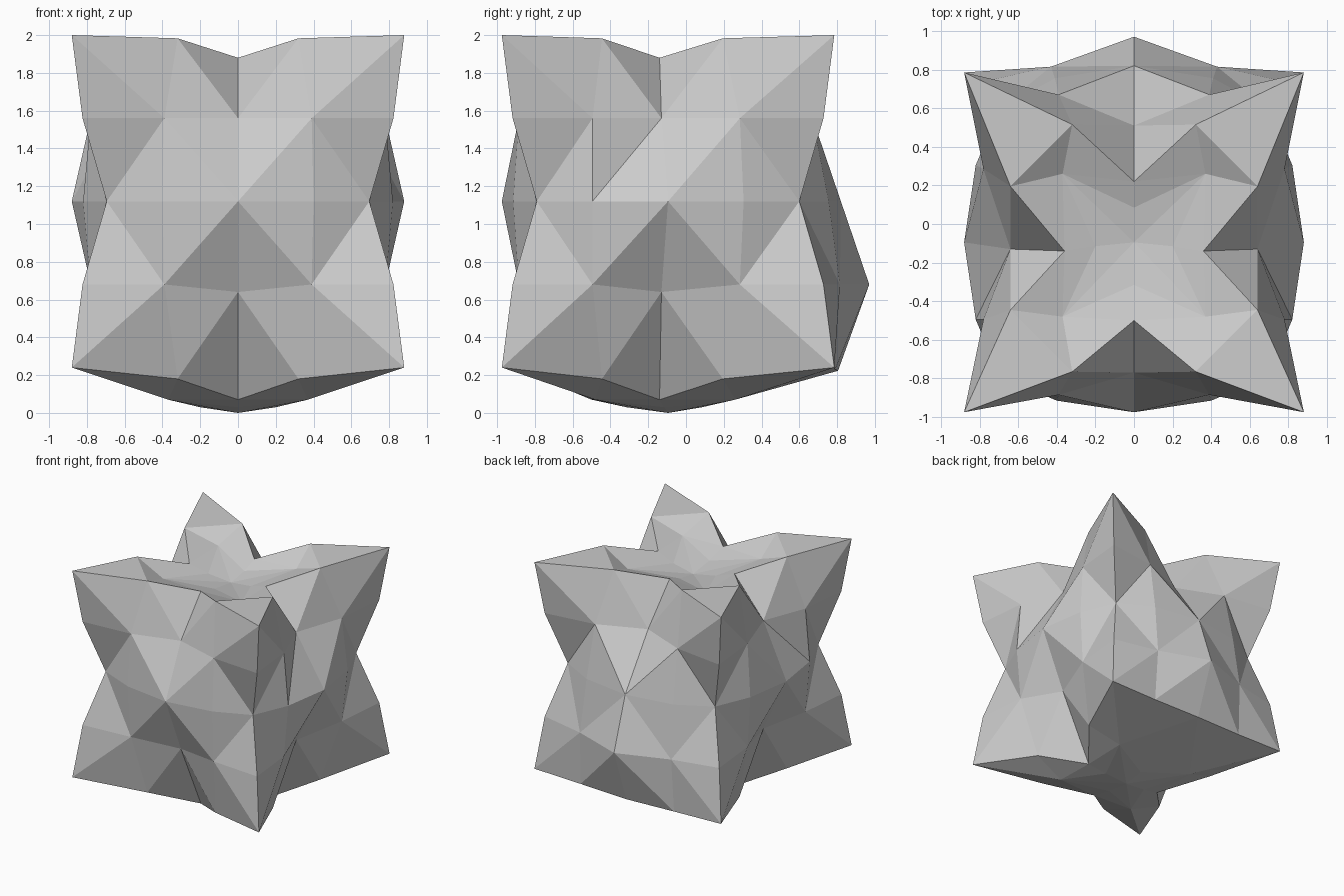
import bpy
import bmesh
from mathutils import Vector

old = bpy.data.objects.get("Cube")
if old:
    bpy.data.objects.remove(old, do_unlink=True)

STEP = 0.44
CENTRE = Vector((0, -0.095, 1.12))

# Cap points by grid ring: outward, along, top height, bottom height, y shift
CAP = {
    (2, 2): (0.88, 0.88, 0.88, -0.88, 0),
    (2, 1): (0.64, 0.32, 0.863, -0.94, -0.03),
    (2, 0): (0.36, 0, 0.76, -1.05, -0.045),
    (1, 1): (0.37, 0.37, 0.76, -1.05, -0.015),
    (1, 0): (0.2, 0, 0.71, -1.09, -0.02),
    (0, 0): (0, 0, 0.68, -1.12, 0),
}
# Wall points by grid ring and level: outward, along, y shift
WALL = {
    (2, 2, 1): (0.823, 0.823, 0),
    (2, 2, 0): (0.695, 0.695, 0),
    (2, 1, 1): (0.78, 0.39, -0.01),
    (2, 1, 0): (0.82, 0.40, 0),
    (2, 0, 1): (0.64, 0, -0.035),
    (2, 0, 0): (0.88, 0, 0),
}
# Bulging back points by column and level: x, y, height from the middle
BACK = {
    (1, 1): (0.39, 0.765, 0.44),
    (1, 0): (0.41, 0.85, 0),
    (0, 0): (0, 0.915, 0),
    (1, -1): (0.43, 0.91, -0.44),
    (0, -1): (0, 1.065, -0.44),
    (1, -2): (0.44, 0.885, -0.89),
    (0, -2): (0, 0.9, -0.897),
}


def sign(n):
    return (n > 0) - (n < 0)


def place(i, j, k):
    """Move one point of the cube grid to its place on the spiky body."""
    a, b = abs(i), abs(j)
    hi, lo = max(a, b), min(a, b)
    if j == 2 and (a, k) in BACK:
        x, y, z = BACK[a, k]
        return CENTRE + Vector((sign(i) * x, y, z))
    if abs(k) == 2:
        out, along, top, bottom, shift = CAP[hi, lo]
        z = top if k > 0 else bottom
    else:
        out, along, shift = WALL[hi, lo, abs(k)]
        z = k * STEP
        if lo == 0 and k == -1:
            z -= 0.04
    x, y = (out, along) if a >= b else (along, out)
    return CENTRE + Vector((sign(i) * x, sign(j) * y + shift, z))


def crease_parity(cell):
    """Choose which diagonal of a grid cell is the crease."""
    mid = [sum(p[n] for p in cell) / 4 for n in range(3)]
    x, y, z = mid
    if abs(z) == 2:                                  # caps
        return int(z > 0 and abs(x) > 1 and abs(y) > 1)
    along = y if abs(x) == 2 else x
    if abs(z) > 1:                                   # walls near the rims
        return int(abs(along) < 1)
    # slit on each side wall
    return int(abs(x) == 2 and -1 < y < 0 and z > 0)


# Cube grid, displaced and creased into triangles
bm = bmesh.new()
bmesh.ops.create_cube(bm, size=4)
bmesh.ops.subdivide_edges(bm, edges=bm.edges[:], cuts=3, use_grid_fill=True)
grid = {v: tuple(round(c) for c in v.co) for v in bm.verts}
for v, key in grid.items():
    v.co = place(*key)
for f in bm.faces[:]:
    want = crease_parity([grid[v] for v in f.verts])
    ends = [v for v in f.verts if sum(grid[v]) % 2 == want]
    bmesh.utils.face_split(f, ends[0], ends[1])
bmesh.ops.recalc_face_normals(bm, faces=bm.faces[:])

mesh = bpy.data.meshes.new("spiky_rock")
bm.to_mesh(mesh)
bm.free()

# Plain grey
grey = bpy.data.materials.new("light_grey")
grey.use_nodes = True
colour = (0.6, 0.6, 0.6, 1)
grey.diffuse_color = colour
grey.node_tree.nodes["Principled BSDF"].inputs["Base Color"].default_value = colour
mesh.materials.append(grey)

rock = bpy.data.objects.new("spiky_rock", mesh)
bpy.context.collection.objects.link(rock)
